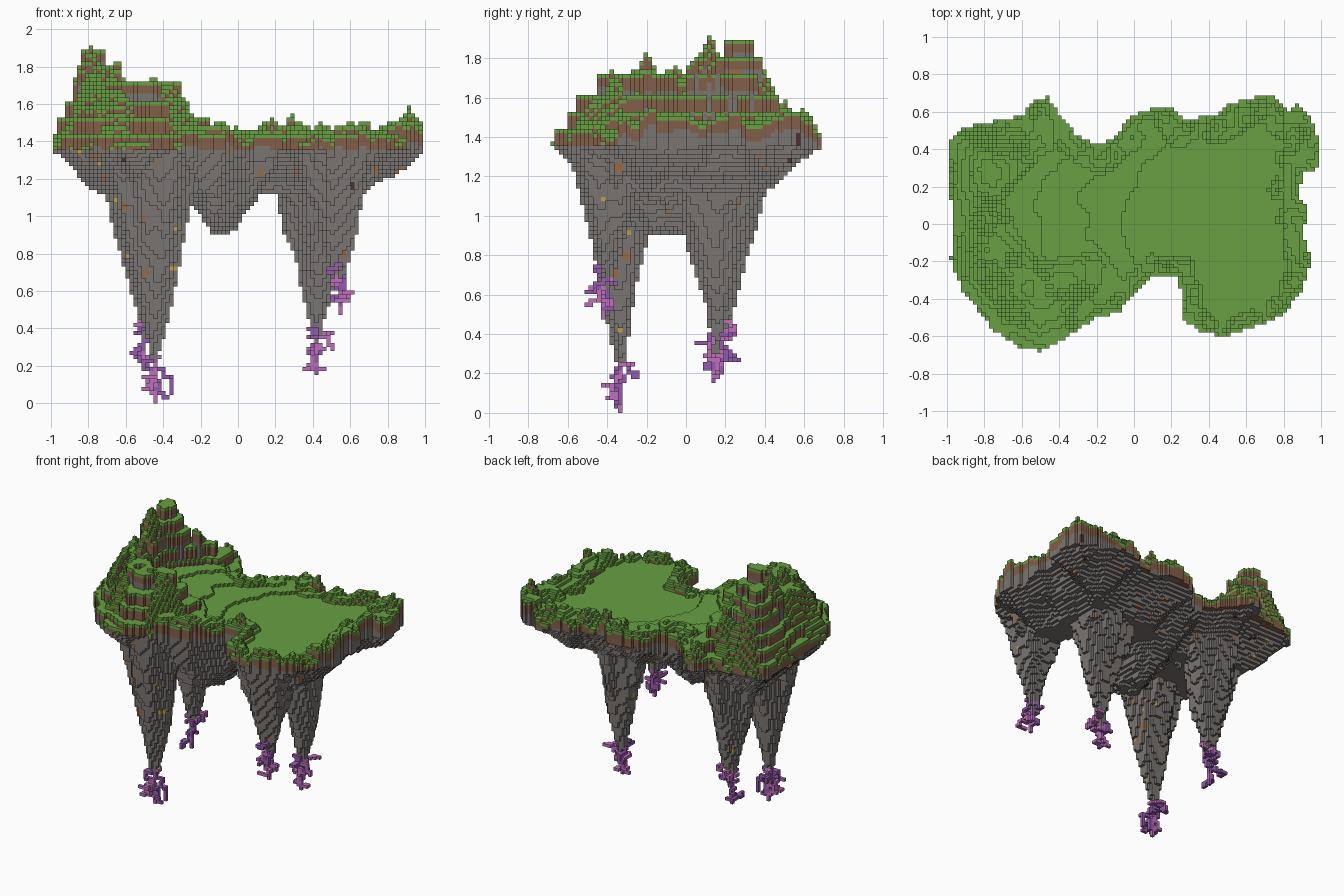
import bpy, random
from mathutils import Vector, noise

cube = bpy.data.objects.get("Cube")
if cube:
    bpy.data.objects.remove(cube)
random.seed(7)
V = 2 / 93            # block size
CLIFF = 1.36          # height where the overhang starts


def material(name, r, g, b):
    mat = bpy.data.materials.new(name)
    mat.use_nodes = True
    mat.diffuse_color = (r, g, b, 1)
    mat.node_tree.nodes["Principled BSDF"].inputs["Base Color"].default_value = (r, g, b, 1)
    return mat


MATERIALS = {
    "grass": material("grass green", .14, .35, .055),
    "dirt": material("dirt brown", .23, .112, .065),
    "stone": material("stone grey", .19, .177, .168),
    "copper": material("copper ore", .32, .14, .06),
    "gold": material("gold ore", .55, .32, .06),
    "dark": material("dark red ore", .07, .03, .03),
    "violet": material("violet crystal", .3, .1, .42),
    "pink": material("pink crystal", .52, .16, .5),
}

# Island outline seen from above, in hundredths
OUTLINE = [Vector((x / 100, y / 100)) for x, y in (
    (-99, 45), (-90, 52), (-60, 58), (-53, 67), (-46, 68), (-38, 56), (-30, 47), (-20, 42),
    (-10, 47), (-2, 58), (10, 62), (20, 62), (26, 56), (45, 58), (51, 64), (65, 68), (75, 68),
    (82, 60), (88, 65), (95, 55), (100, 42), (99, 30), (90, 27), (88, 15), (93, 8), (90, -5),
    (95, -20), (90, -35), (80, -48), (65, -55), (50, -60), (35, -58), (26, -50), (25, -35),
    (22, -27), (10, -28), (0, -37), (-8, -47), (-20, -50), (-35, -60), (-50, -68), (-60, -67),
    (-75, -57), (-84, -45), (-92, -35), (-98, -20), (-96, 5), (-100, 20))]
EDGES = list(zip(OUTLINE, OUTLINE[1:] + OUTLINE[:1]))


def edge_distance(p):
    """Distance to the outline, or -1 outside it."""
    inside, best = False, 9
    for a, b in EDGES:
        if (a.y > p.y) != (b.y > p.y) and p.x < a.x + (p.y - a.y) * (b.x - a.x) / (b.y - a.y):
            inside = not inside
        ab = b - a
        t = max(0, min(1, (p - a).dot(ab) / ab.dot(ab)))
        best = min(best, (p - a - ab * t).length)
    return best if inside else -1


def rough(x, y, freq, seed=0):
    return noise.noise(Vector((x * freq, y * freq, seed + .37)))


# Hills: x, y, summit, radius
HILLS = [(-.8, .26, 1.86, .3), (-.79, .38, 1.8, .24), (-.78, .02, 1.78, .36),
         (-.7, -.26, 1.74, .42), (-.43, -.4, 1.73, .38), (-.58, .46, 1.71, .34),
         (-.2, -.38, 1.52, .25)]
PEAKS = [(-.79, .12, 1.93, .07), (-.65, -.2, 1.87, .055), (-.8, .28, 1.87, .08),
         (.93, -.18, 1.57, .12), (.92, .5, 1.6, .08), (.28, .52, 1.58, .06),
         (.68, .6, 1.53, .1), (-.5, .6, 1.56, .09)]


def top_height(x, y, d):
    # Terraced meadow
    bend = 1.5 * (y - .05) ** 2 + .07 * rough(x, y, 7)
    meadow = 1.42 + V * sum(x < step + bend for step in (-.05, -.27, -.52))
    # Raised rim, higher on the left side
    width = .08 if y < 0 else .13
    rim = 1.46 + .07 * rough(x, y, 11, 3) - max(0, d - width) * 1.5
    if x > .8 and y > -.35:
        rim += .03
    elif d < V * 1.3:
        rim -= .03
    height = rim if d < width * .6 else max(meadow, rim)
    # Hills, broken into ledges, rising from the edge and around a hollow
    hollow = ((x + .37) / .31) ** 2 + ((y - .08 - .1 * (x + .4)) / .27) ** 2
    bank = max(0, hollow - 1 + .5 * rough(x, y, 7, 5)) * (.8 if 0 < y < .35 else .25)
    lump = 0
    for hx, hy, top, radius in HILLS:
        r2 = ((x - hx) ** 2 + (y - hy) ** 2) / radius ** 2
        slope = min(1, d / (.17 if x < -.75 else .24))
        lump = max(lump, 1.39 + (top - 1.39) * (1 - r2) * slope)
    lump = min(lump + .07 * rough(x, y, 10, 8), meadow + bank)
    if rough(x, y, 6, 11) > -.05:
        lump = round(lump / .09) * .09
    if x < -.3 and d < .12:
        height = max(lump, 1.385 + .3 * d)
    else:
        height = max(height, lump)
    for px, py, top, radius in PEAKS:
        r = ((x - px) ** 2 + (y - py) ** 2) ** .5
        if r < radius:
            height = max(height, top - (r / radius) * .17 + .03 * rough(x, y, 30))
    return max(height, 1.385)


# Hanging spikes: x, y, stone tip, radius at the root, crystal bottom
SPIKES = [(-.44, -.34, .09, .18, 0), (-.5, .19, .3, .18, .2),
          (.42, .15, .26, .18, .15), (.54, -.41, .56, .15, .47)]


def bottom_height(x, y, d):
    z = CLIFF - min(.25, max(0, d - .02) + .06 * rough(x, y, 6, 2))
    for sx, sy, tip, radius, _ in SPIKES:
        r = ((x - sx) ** 2 + (y - sy) ** 2) ** .5
        r *= 1 + .3 * rough(x, y, 14, 4)
        z = min(z, tip + (1.1 - tip) * r / radius)
    # Blunt lobe under the middle
    r = ((x + .08) ** 2 + ((y + .1) * .5) ** 2) ** .5
    z = min(z, .92 + 1.6 * max(0, r - .06) + .05 * rough(x, y, 14, 6))
    return min(max(z, CLIFF - .03 - 4 * d), CLIFF)


# Fill the island column by column
cells = {}
for i in range(-47, 47):
    for j in range(-33, 33):
        x, y = (i + .5) * V, (j + .5) * V
        d = edge_distance(Vector((x, y)))
        if d < 0:
            continue
        top = round(top_height(x, y, d) / V) - 1
        soil = 3 + round(1.5 * rough(x, y, 5, 9))
        for k in range(round(bottom_height(x, y, d) / V), top + 1):
            if k == top:
                kind = "grass"
            elif k > top - 1 - soil and k * V >= CLIFF - V * .5:
                kind = "dirt"
            else:
                kind = "stone"
            cells[i, j, k] = kind

SIDES = [(1, 0, 0), (-1, 0, 0), (0, 1, 0), (0, -1, 0), (0, 0, 1), (0, 0, -1)]


def shift(c, s):
    return (c[0] + s[0], c[1] + s[1], c[2] + s[2])


# Ore pockets in the exposed stone
shell = [c for c, kind in cells.items()
         if kind == "stone" and any(shift(c, s) not in cells for s in SIDES)]
for ore, count, spread in (("copper", 50, 3), ("gold", 35, 0), ("dark", 16, 3)):
    for c in random.sample(shell, count):
        cells[c] = ore
        for _ in range(spread):
            c = shift(c, random.choice(SIDES))
            if cells.get(c) == "stone":
                cells[c] = ore

# Crystal growth: branching walks around each spike tip
for sx, sy, tip, radius, low in SPIKES:
    ci, cj, floor = int(sx // V), int(sy // V), round(low / V)
    for k in range(floor, round(tip / V) + 3):
        cells.setdefault((ci, cj, k), random.choice(("violet", "pink")))
    for _ in range(9):
        c = (ci, cj, floor + random.randint(5, 12))
        colour = random.choice(("violet", "pink"))
        for _ in range(14):
            n = shift(c, random.choice(SIDES[:4] + SIDES[5:]))
            if n[2] > floor and abs(n[0] - ci) < 5 and abs(n[1] - cj) < 5:
                c = n
                cells.setdefault(c, colour)


def build_blocks(name, kinds):
    """One object from the exposed faces of the given block kinds."""
    verts, faces, slots = {}, [], []
    for c, kind in cells.items():
        if kind not in kinds:
            continue
        for s in SIDES:
            if shift(c, s) in cells:
                continue
            axis = next(a for a in range(3) if s[a])
            u, w = (axis + 1) % 3, (axis + 2) % 3
            loop = []
            for du, dw in ((0, 0), (1, 0), (1, 1), (0, 1)):
                p = list(c)
                p[axis] += s[axis] > 0
                p[u] += du
                p[w] += dw
                loop.append(verts.setdefault(tuple(p), len(verts)))
            faces.append(loop if s[axis] > 0 else loop[::-1])
            slots.append(kinds.index(kind))
    mesh = bpy.data.meshes.new(name)
    mesh.from_pydata([Vector(p) * V for p in verts], [], faces)
    for kind in kinds:
        mesh.materials.append(MATERIALS[kind])
    mesh.polygons.foreach_set("material_index", slots)
    mesh.update()
    bpy.context.collection.objects.link(bpy.data.objects.new(name, mesh))


build_blocks("turf", ["grass"])
build_blocks("soil", ["dirt"])
build_blocks("rock", ["stone", "copper", "gold", "dark"])
build_blocks("crystals", ["violet", "pink"])
